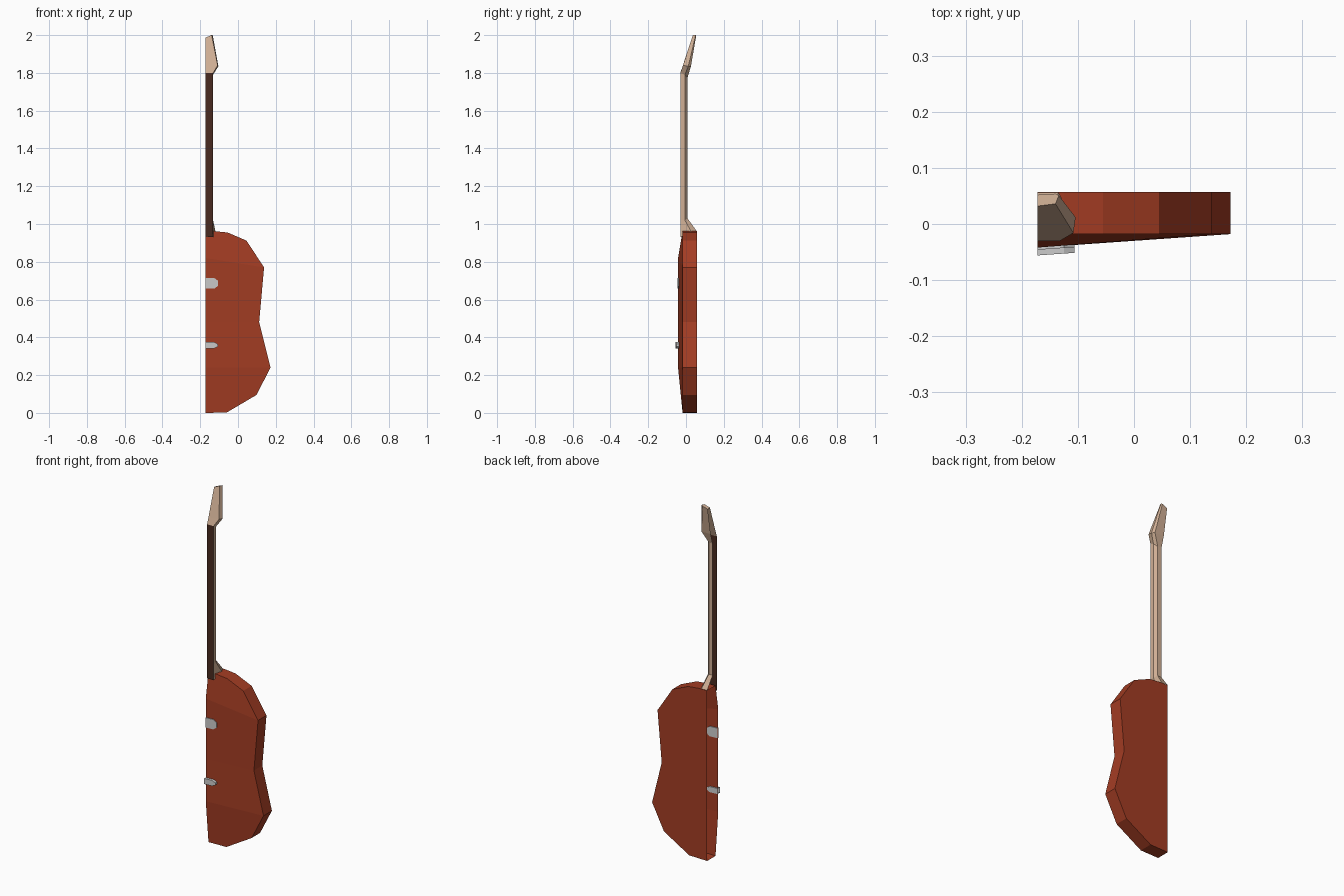
import bpy, bmesh

if "Cube" in bpy.data.objects:
    bpy.data.objects.remove(bpy.data.objects["Cube"])

CUT = -0.172          # the model is one half of a guitar, left open on this plane


def material(name, rgb):
    m = bpy.data.materials.new(name)
    m.diffuse_color = (*rgb, 1)
    m.use_nodes = True
    m.node_tree.nodes["Principled BSDF"].inputs["Base Color"].default_value = m.diffuse_color
    return m


RED = material("red_lacquer", (0.37, 0.046, 0.017))
MAPLE = material("pale_maple", (0.63, 0.43, 0.30))
ROSEWOOD = material("dark_rosewood", (0.065, 0.023, 0.014))
SILVER = material("silver_metal", (0.60, 0.60, 0.60))


def finish(name, bm, mats):
    bmesh.ops.recalc_face_normals(bm, faces=bm.faces)
    me = bpy.data.meshes.new(name)
    bm.to_mesh(me)
    bm.free()
    for m in mats:
        me.materials.append(m)
    ob = bpy.data.objects.new(name, me)
    bpy.context.collection.objects.link(ob)
    return ob


def loft(name, rings, mats, front_mat=0, cap=False):
    """Skin open rings of points; the first strip of each ring is the front."""
    bm = bmesh.new()
    rows = [[bm.verts.new(p) for p in r] for r in rings]
    for a, b in zip(rows, rows[1:]):
        for i in range(len(a) - 1):
            f = bm.faces.new((a[i], a[i + 1], b[i + 1], b[i]))
            f.material_index = front_mat if i == 0 else 0
    if cap:
        bm.faces.new(rows[-1])
    return finish(name, bm, mats)


# body: outline with flat back, straight sides and a front raised to the centre line
outline = [(CUT, 0), (-0.06, 0.002), (0.098, 0.095), (0.172, 0.24), (0.112, 0.48),
           (0.138, 0.77), (0.045, 0.912), (-0.055, 0.955), (-0.125, 0.962), (CUT, 0.962)]
bm = bmesh.new()
rim = [bm.verts.new((x, -0.018, z)) for x, z in outline]
back = [bm.verts.new((x, 0.057, z)) for x, z in outline]
for i in range(len(outline) - 1):
    bm.faces.new((rim[i], rim[i + 1], back[i + 1], back[i]))
bm.faces.new(back)
c1, c2, c3 = [bm.verts.new((CUT, -0.042, z)) for z in (0.24, 0.48, 0.82)]
bm.faces.new((*rim[0:4], c1))
bm.faces.new((c1, rim[3], rim[4], c2))
bm.faces.new((c2, rim[4], rim[5], c3))
bm.faces.new((c3, *rim[5:10]))
finish("body", bm, [RED])

# neck with heel, front strip is the fretboard
heel = [(CUT, -0.03, 0.93), (-0.132, -0.03, 0.93), (-0.118, 0.03, 0.955),
        (-0.135, 0.056, 0.963), (CUT, 0.056, 0.963)]
neck_low = [(CUT, -0.03, 1.02), (-0.132, -0.03, 1.02), (-0.132, -0.006, 1.02),
            (-0.148, 0.008, 1.03), (CUT, 0.008, 1.03)]
neck_top = [(CUT, -0.03, 1.80), (-0.132, -0.03, 1.80), (-0.132, -0.006, 1.79),
            (-0.148, 0.008, 1.775), (CUT, 0.008, 1.775)]
loft("neck", [heel, neck_low, neck_top], [MAPLE, ROSEWOOD], front_mat=1)

# headstock, tilted backwards
wing = [(CUT, -0.018, 1.835), (-0.108, -0.016, 1.84), (-0.104, 0.012, 1.835),
        (-0.115, 0.026, 1.835), (CUT, 0.026, 1.835)]
tip = [(CUT, 0.032, 1.987), (-0.14, 0.036, 2.0), (-0.134, 0.051, 2.0),
       (-0.14, 0.054, 1.997), (CUT, 0.052, 1.985)]
loft("headstock", [neck_top, wing, tip], [MAPLE], cap=True)


# metal fittings: chamfered bars that follow the slope of the front
def fitting(name, z0, z1, front, rear, chamfer):
    prof = [(CUT, z0), (-0.125, z0), (-0.106, z0 + chamfer),
            (-0.106, z1 - chamfer), (-0.125, z1), (CUT, z1)]
    bm = bmesh.new()
    a, b = [[bm.verts.new((x, y + 0.07 * (x - CUT), z)) for x, z in prof]
            for y in (front, rear)]
    bm.faces.new(a)
    bm.faces.new(b)
    for i in range(len(prof) - 1):
        bm.faces.new((a[i], a[i + 1], b[i + 1], b[i]))
    finish(name, bm, [SILVER])


fitting("pickup", 0.658, 0.714, -0.046, -0.036, 0.014)
fitting("bridge", 0.342, 0.374, -0.056, -0.036, 0.010)
